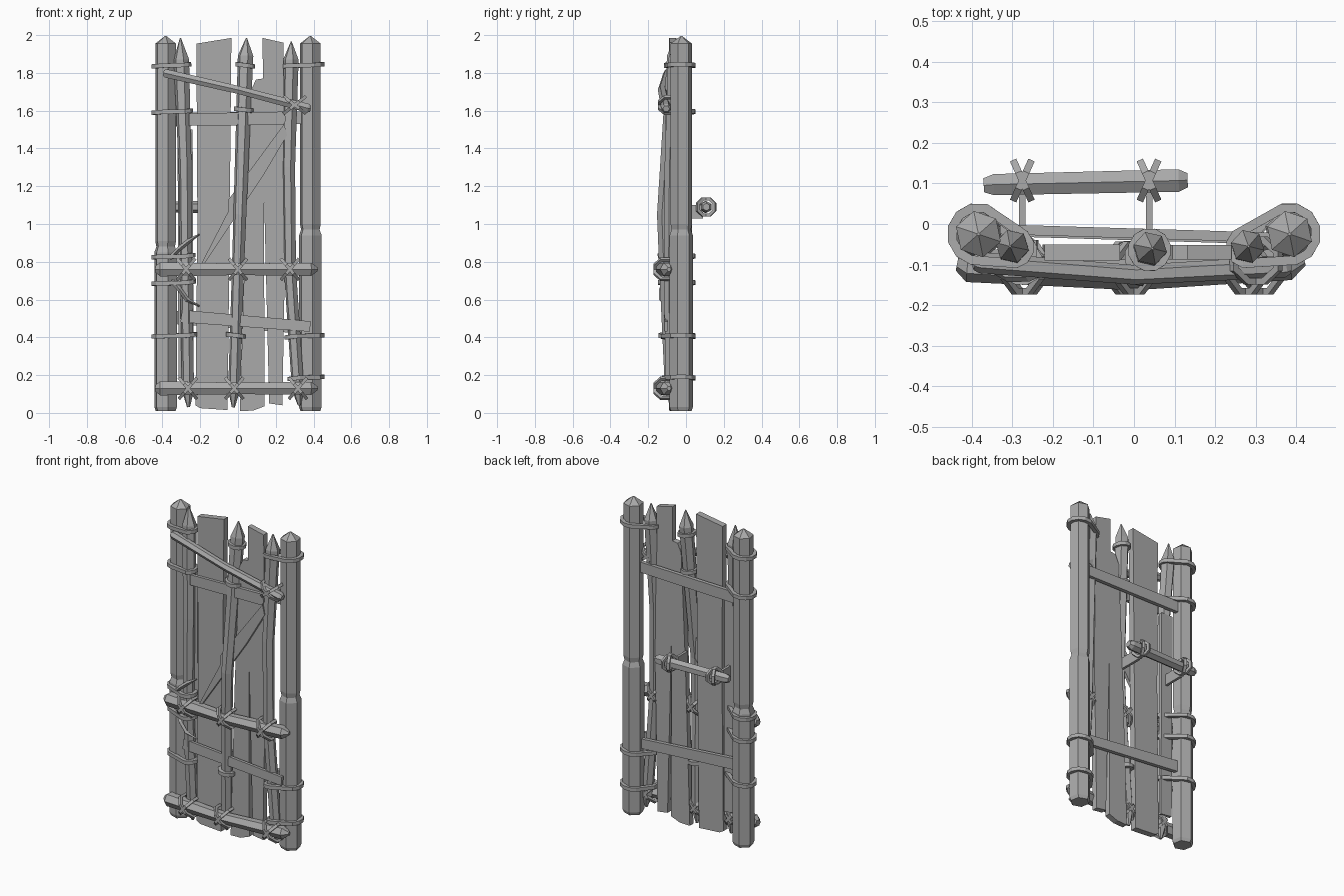
import bpy, bmesh, math
from mathutils import Vector as V

cube = bpy.data.objects.get("Cube")
if cube:
    bpy.data.objects.remove(cube)

grey = bpy.data.materials.new("weathered_grey")
grey.use_nodes = True
grey.diffuse_color = (0.4, 0.4, 0.4, 1)
grey.node_tree.nodes["Principled BSDF"].inputs["Base Color"].default_value = (0.4, 0.4, 0.4, 1)


def finish(bm, name):
    bmesh.ops.recalc_face_normals(bm, faces=bm.faces)
    mesh = bpy.data.meshes.new(name)
    bm.to_mesh(mesh)
    bm.free()
    mesh.materials.append(grey)
    bpy.context.collection.objects.link(bpy.data.objects.new(name, mesh))


def tube(name, pts, radii, sides=6, closed=False, ref=(0, 1, 0), turn=0.0):
    """Faceted tube along a path, with a radius for each point."""
    pts, bm, n = [V(p) for p in pts], bmesh.new(), len(pts)
    if not isinstance(radii, (list, tuple)):
        radii = [radii] * n
    rings = []
    for i, p in enumerate(pts):
        a = pts[i - 1] if closed or i else p
        b = pts[(i + 1) % n] if closed or i < n - 1 else p
        t = (b - a).normalized()
        u = (V(ref) - t * t.dot(V(ref))).normalized()
        w = t.cross(u)
        ring = []
        for k in range(sides):
            ang = math.tau * k / sides + turn
            ring.append(bm.verts.new(p + radii[i] * (u * math.cos(ang) + w * math.sin(ang))))
        rings.append(ring)
    for i in range(n if closed else n - 1):
        r, s = rings[i], rings[(i + 1) % n]
        for k in range(sides):
            j = (k + 1) % sides
            bm.faces.new((r[k], r[j], s[j], s[k]))
    if not closed:
        bm.faces.new(rings[0])
        bm.faces.new(rings[-1])
    finish(bm, name)


def board(name, outline, y_front, depth):
    """Flat plank: an x-z outline given thickness along y; y may vary with x and z."""
    bm = bmesh.new()
    y = y_front if callable(y_front) else (lambda x, z: y_front)
    face = bm.faces.new([bm.verts.new((x, y(x, z), z)) for x, z in outline])
    out = bmesh.ops.extrude_face_region(bm, geom=[face])
    moved = [g for g in out["geom"] if isinstance(g, bmesh.types.BMVert)]
    bmesh.ops.translate(bm, verts=moved, vec=(0, depth, 0))
    finish(bm, name)


def at(path, z):
    """Point where a pole path passes the height z."""
    for a, b in zip(path, path[1:]):
        lo, hi = V(a), V(b)
        if lo.z <= z <= hi.z:
            return lo.lerp(hi, (z - lo.z) / (hi.z - lo.z))


def binding(name, circles, z, tilt=0.0):
    """Rope pulled tight round one or more upright round parts."""
    loop = []
    for k in range(12):
        a = math.tau * (k + 0.5) / 12
        d = V((math.cos(a), math.sin(a), 0))
        c, r = max(circles, key=lambda cr: cr[0].dot(d) + cr[1])
        p = c + d * r
        loop.append((p.x, p.y, z + tilt * d.x))
    tube(name, loop, 0.016, 4, True, (0, 0, 1), math.pi / 4)


def lashing(name, centre, long, deep, lean=1.0, axis="z"):
    """Two crossed rope loops."""
    for side in (-1, 1):
        loop = []
        for k in range(8):
            a = math.tau * (k + 0.5) / 8
            c, s = math.cos(a) * long, math.sin(a) * deep
            offset = V((side * c * lean, s, c)) if axis == "z" else V((side * c * lean, c, s))
            loop.append(V(centre) + offset)
        normal = (1, 0, -side * lean) if axis == "z" else (1, -side * lean, 0)
        tube(f"{name}_{'a' if side < 0 else 'b'}", loop, 0.012, 4, True, normal, math.pi / 4)


# Heavy side posts with a worn seam and pointed tops
for name, x, seam in (("right_post", -0.383, 0.88), ("left_post", 0.383, 0.97)):
    path = [(x, -0.025, z) for z in (0.01, 0.03, seam - 0.03, seam, seam + 0.03, 1.955, 1.995)]
    tube(name, path, [0.055, 0.063, 0.063, 0.052, 0.058, 0.058, 0.004], 6, turn=0.2)

# Thin sharpened poles
poles = {
    "right_pole": [(-0.262, -0.075, 0.03), (-0.265, -0.075, 0.12), (-0.275, -0.1, 0.76),
                   (-0.28, -0.085, 1.3), (-0.3, -0.055, 1.87), (-0.305, -0.055, 1.985)],
    "middle_pole": [(-0.025, -0.075, 0.03), (-0.02, -0.08, 0.12), (0.0, -0.11, 0.76),
                    (0.01, -0.12, 1.05), (0.04, -0.06, 1.89), (0.045, -0.06, 1.985)],
    "left_pole": [(0.325, -0.07, 0.04), (0.318, -0.075, 0.12), (0.275, -0.085, 0.76),
                  (0.268, -0.08, 1.3), (0.28, -0.055, 1.87), (0.282, -0.055, 1.965)]}
for name, path in poles.items():
    tube(name, path, [0.008, 0.033, 0.033, 0.035, 0.042, 0.003], 6, turn=0.3)

# Upright planks
board("wide_plank", [(-0.225, 0.04), (-0.2, 0.025), (-0.055, 0.015), (-0.045, 0.9),
                     (-0.035, 1.985), (-0.22, 1.955), (-0.215, 1.0)], -0.09, 0.04)
board("split_plank", [(0.01, 0.01), (0.08, 0.012), (0.14, 0.035), (0.138, 1.15), (0.165, 0.05),
                      (0.235, 0.04), (0.252, 1.0), (0.24, 1.96), (0.13, 1.985), (0.132, 1.77),
                      (0.095, 1.765), (0.07, 1.71), (0.04, 1.0)], -0.088, 0.036)
board("narrow_plank", [(-0.315, 0.18), (-0.235, 0.17), (-0.24, 1.5), (-0.32, 1.5)], -0.06, 0.02)

# Cross boards on the front and back, and the diagonal brace
board("upper_front_board", [(-0.26, 1.52), (0.24, 1.525), (0.255, 1.55), (0.245, 1.595), (-0.26, 1.585)],
      -0.108, 0.02)
board("lower_front_board", [(-0.305, 0.48), (0.38, 0.43), (0.385, 0.485), (-0.295, 0.545)],
      lambda x, z: -0.13 + 0.04 * abs(x), 0.018)
board("upper_back_board", [(-0.33, 1.52), (0.34, 1.53), (0.34, 1.595), (-0.33, 1.59)],
      lambda x, z: -0.035 - 0.03 * x, 0.024)
board("lower_back_board", [(-0.33, 0.47), (0.34, 0.42), (0.34, 0.48), (-0.33, 0.54)],
      lambda x, z: -0.04 - 0.03 * x, 0.024)
board("diagonal_brace", [(-0.23, 0.72), (-0.19, 0.77), (0.13, 1.25), (0.26, 1.47), (0.245, 1.53),
                         (-0.05, 1.13), (-0.05, 1.07)], -0.108, 0.02)

# Front logs
for name, z in (("middle_log", 0.76), ("bottom_log", 0.13)):
    log = [(-0.435, -0.095, z), (-0.41, -0.1, z), (0.0, -0.128, z),
           (0.385, -0.098, z), (0.42, -0.09, z)]
    tube(name, log, [0.02, 0.043, 0.035, 0.04, 0.012], 6)
tube("top_rail", [(-0.395, -0.095, 1.8), (-0.38, -0.095, 1.797), (0.0, -0.125, 1.71),
                  (0.37, -0.105, 1.613), (0.385, -0.105, 1.61)], [0.018, 0.026, 0.024, 0.027, 0.018], 6)

# Crossed lashings where logs meet poles
for row, z in (("middle", 0.76), ("bottom", 0.13)):
    for pole, path in poles.items():
        p = at(path, z)
        lashing(f"{row}_lashing_{pole}", (p.x, -0.108, z), 0.055, 0.062, 0.85)
lashing("top_rail_lashing", (0.3, -0.09, 1.63), 0.045, 0.055, 1.3)

# Ropes tying poles to posts
for side, x, heights in (("right", -0.383, (0.41, 0.69, 0.83, 1.595, 1.84)),
                         ("left", 0.383, (0.185, 0.405, 1.84))):
    for z in heights:
        circles = [(V((x, -0.025, 0)), 0.066), (at(poles[side + "_pole"], z) * 1.0, 0.042)]
        circles[1][0].z = 0
        binding(f"{side}_post_rope", circles, z, 0.006)
for z in (0.41, 1.605, 1.84):
    p = at(poles["middle_pole"], z)
    p.z = 0
    binding("middle_pole_rope", [(p, 0.042)], z, -0.006)

# Loose rope ends
tube("upper_rope_end", [(-0.36, -0.1, 0.82), (-0.31, -0.13, 0.87), (-0.26, -0.13, 0.91),
                        (-0.205, -0.115, 0.945)], [0.013, 0.013, 0.012, 0.004], 4)
tube("lower_rope_end", [(-0.35, -0.1, 0.7), (-0.31, -0.13, 0.655), (-0.27, -0.13, 0.6),
                        (-0.205, -0.11, 0.565)], [0.013, 0.013, 0.012, 0.004], 4)

# Handle bar on the back with its straps
tube("handle_bar", [(-0.37, 0.095, 1.09), (-0.345, 0.097, 1.09), (0.11, 0.107, 1.09),
                    (0.132, 0.108, 1.09)], [0.02, 0.03, 0.032, 0.02], 6, ref=(0, 0, 1))
for name, x in (("right_handle", -0.275), ("left_handle", 0.037)):
    lashing(name + "_lashing", (x, 0.107, 1.09), 0.047, 0.047, 0.45, "y")
    board(name + "_strap", [(x - 0.008, 1.03), (x + 0.008, 1.03), (x + 0.008, 1.1), (x - 0.008, 1.1)],
          -0.06, 0.15)
